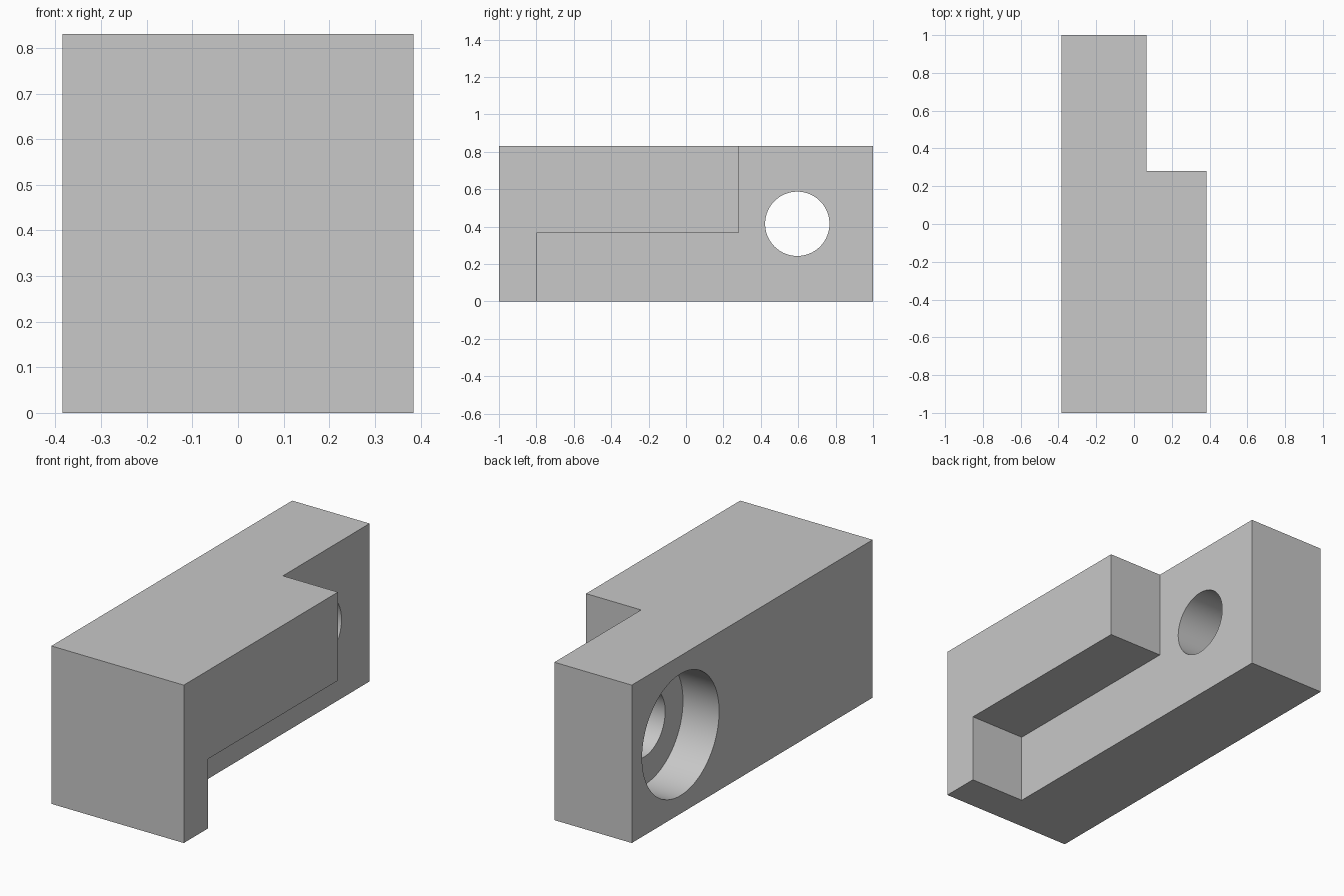
import bpy
import math
from mathutils import Matrix

default = bpy.data.objects.get("Cube")
if default:
    bpy.data.objects.remove(default, do_unlink=True)

# Single plain grey
GREY = (0.58, 0.58, 0.58, 1)
grey = bpy.data.materials.new("plain grey")
grey.use_nodes = True
grey.diffuse_color = GREY
grey.node_tree.nodes["Principled BSDF"].inputs["Base Color"].default_value = GREY

# Main dimensions
LEFT, STEP, RIGHT = -0.385, 0.065, 0.385
HEIGHT = 0.83
HOLE_Y, HOLE_Z = 0.595, 0.415


def make_box(name, low, high):
    bpy.ops.mesh.primitive_cube_add(size=1)
    box = bpy.context.object
    box.name = name
    size = [b - a for a, b in zip(low, high)]
    centre = [(a + b) / 2 for a, b in zip(low, high)]
    box.data.transform(Matrix.Translation(centre) @ Matrix.Diagonal((*size, 1)))
    box.data.materials.append(grey)
    return box


def make_bore(name, radius, x0, x1):
    bpy.ops.mesh.primitive_cylinder_add(vertices=96, radius=radius, depth=x1 - x0)
    bore = bpy.context.object
    bore.name = name
    bore.data.transform(Matrix.Translation(((x0 + x1) / 2, HOLE_Y, HOLE_Z))
                        @ Matrix.Rotation(math.pi / 2, 4, 'Y'))
    bore.data.materials.append(grey)
    return bore


def cut(body, cutter):
    mod = body.modifiers.new(cutter.name, 'BOOLEAN')
    mod.operation = 'DIFFERENCE'
    mod.solver = 'EXACT'
    mod.object = cutter
    bpy.context.view_layer.objects.active = body
    bpy.ops.object.modifier_apply(modifier=mod.name)
    bpy.data.objects.remove(cutter, do_unlink=True)


# Solid block
block = make_box("clamp_block", (LEFT, -1, 0), (RIGHT, 1, HEIGHT))

# Full-height rear step and the recess below the side ledge
cut(block, make_box("rear_step", (STEP, 0.28, -0.1), (RIGHT + 0.1, 1.1, HEIGHT + 0.1)))
cut(block, make_box("side_recess", (STEP, -0.8, -0.1), (RIGHT + 0.1, 0.5, 0.365)))

# Counterbored through hole
cut(block, make_bore("counterbore", 0.32, LEFT - 0.1, LEFT + 0.21))
cut(block, make_bore("through_hole", 0.172, LEFT - 0.1, STEP + 0.1))

# Smooth bores, crisp edges
bpy.ops.object.select_all(action='DESELECT')
block.select_set(True)
bpy.context.view_layer.objects.active = block
bpy.ops.object.shade_smooth_by_angle(angle=math.radians(30))
